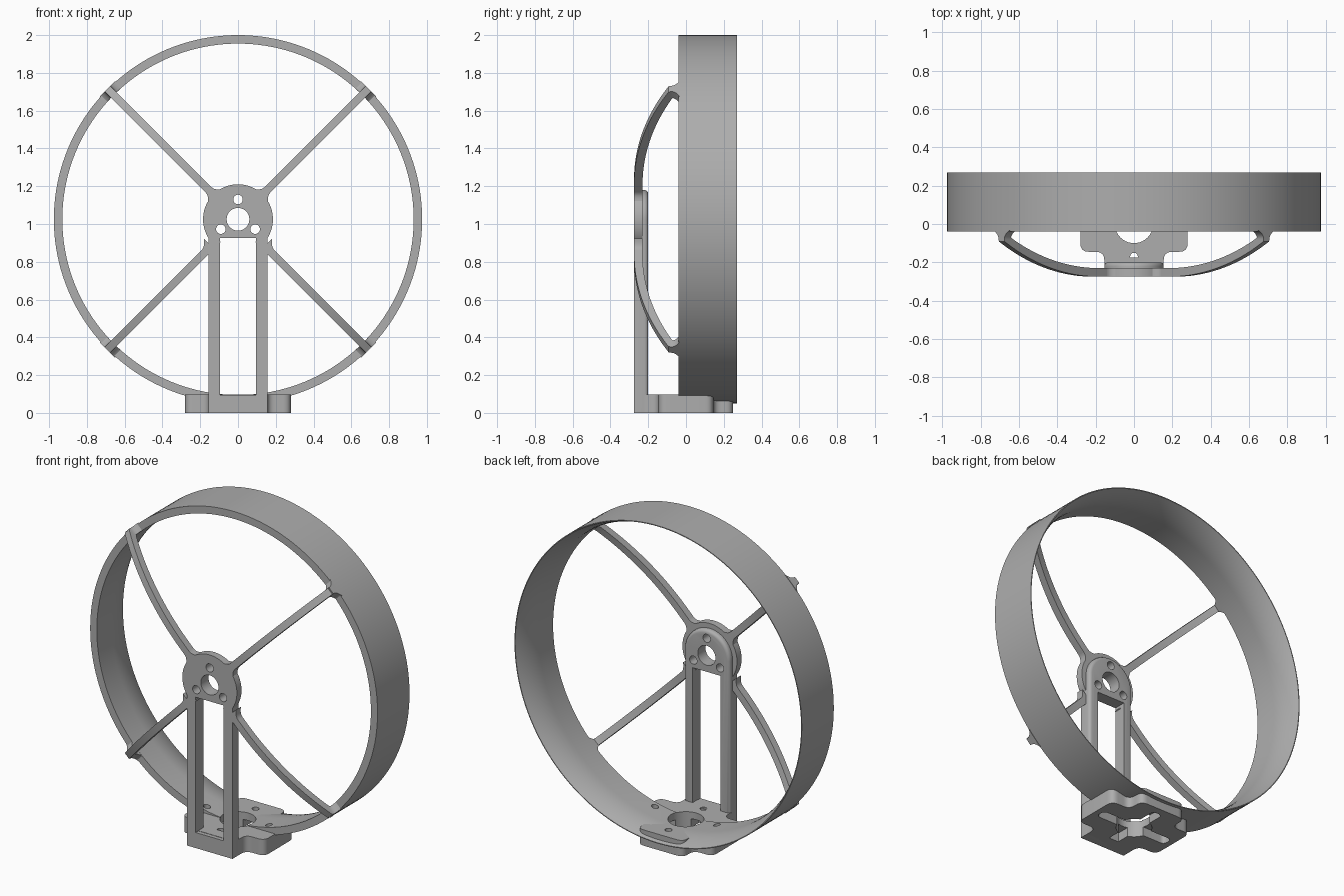
import bpy, bmesh
from math import sin, cos, pi, radians, sqrt
from mathutils import Vector

cube = bpy.data.objects.get("Cube")
if cube:
    bpy.data.objects.remove(cube)

grey = bpy.data.materials.new("plain grey")
grey.use_nodes = True
colour = (0.42, 0.42, 0.42, 1)
grey.diffuse_color = colour
grey.node_tree.nodes["Principled BSDF"].inputs["Base Color"].default_value = colour

MID = 1.025                       # height of the ring centre
FRONT, BACK = -0.275, 0.27
RIM_FRONT = -0.04
HOLE_ANGLES = (90, 210, 330)


def finish(name, bm):
    bmesh.ops.recalc_face_normals(bm, faces=bm.faces)
    mesh = bpy.data.meshes.new(name)
    bm.to_mesh(mesh)
    bm.free()
    mesh.materials.append(grey)
    ob = bpy.data.objects.new(name, mesh)
    bpy.context.collection.objects.link(ob)
    return ob


def prism(name, outline, lo, hi, place, bevel=0):
    """Extrude a 2D outline from lo to hi; place maps (u, v, w) to space."""
    bm = bmesh.new()
    face = bm.faces.new([bm.verts.new(place(u, v, lo)) for u, v in outline])
    new = bmesh.ops.extrude_face_region(bm, geom=[face], use_keep_orig=True)["geom"]
    step = Vector(place(0, 0, hi)) - Vector(place(0, 0, lo))
    bmesh.ops.translate(bm, verts=[g for g in new if isinstance(g, bmesh.types.BMVert)], vec=step)
    if bevel:
        cap = [g for g in new if isinstance(g, bmesh.types.BMFace)][0]
        bmesh.ops.bevel(bm, geom=list(cap.edges), offset=bevel, segments=4,
                        profile=0.5, affect='EDGES')
    return finish(name, bm)


def upright(u, v, w):
    return (u, w, v)


def flat(u, v, w):
    return (u, v, w)


def circle(cx, cy, r, n=64, start=0, end=2 * pi):
    closed = abs(end - start - 2 * pi) < 1e-6
    steps = n if closed else n - 1
    return [(cx + r * cos(start + (end - start) * i / steps),
             cy + r * sin(start + (end - start) * i / steps)) for i in range(n)]


def rounded(corners, radius, n=8):
    """Round every corner of a polygon."""
    pts = []
    for i, c in enumerate(corners):
        c = Vector(c)
        a = c + (Vector(corners[i - 1]) - c).normalized() * radius
        b = c + (Vector(corners[(i + 1) % len(corners)]) - c).normalized() * radius
        for k in range(n + 1):
            t = k / n
            pts.append(tuple(a * (1 - t) ** 2 + c * 2 * t * (1 - t) * 1.0 + b * t * t))
    return pts


def cut(target, cutters):
    for cutter in cutters:
        cutter.hide_render = True
        mod = target.modifiers.new("cut", 'BOOLEAN')
        mod.operation, mod.solver, mod.object = 'DIFFERENCE', 'EXACT', cutter
        bpy.context.view_layer.objects.active = target
        bpy.ops.object.modifier_apply(modifier=mod.name)
    for cutter in cutters:
        bpy.data.objects.remove(cutter)


def box(w, h, cx, cy):
    return [(cx - w, cy - h), (cx + w, cy - h), (cx + w, cy + h), (cx - w, cy + h)]


def mount_holes():
    """Central opening and four screw holes through the base."""
    spots = [(0, 0, 0.1), (0.21, 0, 0.02), (-0.21, 0, 0.02), (0, 0.17, 0.02), (0, -0.17, 0.02)]
    return [prism("hole_cutter", circle(x, y, r, 40), -0.1, 0.2, flat) for x, y, r in spots]


def hub_holes():
    """Window, axle hole and three bolt holes through the hub."""
    shapes = [box(0.095, 0.415, 0, 0.51), circle(0, MID, 0.06)]
    shapes += [circle(0.105 * cos(radians(a)), MID + 0.105 * sin(radians(a)), 0.025, 32)
               for a in HOLE_ANGLES]
    return [prism("hub_cutter", s, -0.4, -0.1, upright) for s in shapes]


# Outer ring: straight inside wall that flares thin towards the back
section = [(0.975, RIM_FRONT), (0.975, BACK), (0.97, BACK)]
for i in range(9):
    a = (1 - i / 8) * 0.17
    section.append((0.93 + 0.04 * (a / 0.17) ** 2, 0.1 + a))
section.append((0.93, RIM_FRONT))
bm = bmesh.new()
N = 160
loops = [[bm.verts.new((r * cos(2 * pi * i / N), y, MID + r * sin(2 * pi * i / N)))
          for r, y in section] for i in range(N)]
for i, loop in enumerate(loops):
    nxt = loops[(i + 1) % N]
    for j in range(len(section)):
        k = (j + 1) % len(section)
        if section[j] != section[k]:
            bm.faces.new((loop[j], loop[k], nxt[k], nxt[j]))
bmesh.ops.remove_doubles(bm, verts=bm.verts, dist=1e-5)
ring = finish("ring", bm)
cut(ring, mount_holes())

# Hub disc and the post frame behind it
disc = prism("hub_disc", circle(0, MID, 0.185, 96), FRONT, -0.23, upright)
cut(disc, hub_holes())
post_outline = [(-0.155, 0), (0.155, 0)] + circle(0, MID, 0.155, 49, 0, pi)
post = prism("post_frame", post_outline, FRONT, -0.2, upright, bevel=0.02)
cut(post, hub_holes())

# Base plate: filleted cross with crossed screw slots underneath
W, L, AX, AY = 0.28, 0.25, 0.155, 0.145
cross = [(AX, -L), (AX, -AY), (W, -AY), (W, AY), (AX, AY), (AX, L)]
cross += [(-x, y) for x, y in reversed(cross)]
base = prism("base_plate", rounded(cross, 0.045), 0, 0.097, flat)
slots = [prism("slot_cutter", rounded(box(0.245, 0.033, 0, 0), 0.03), -0.1, 0.055, flat),
         prism("slot_cutter", rounded(box(0.033, 0.205, 0, 0), 0.03), -0.1, 0.055, flat)]
cut(base, slots + mount_holes())
prism("base_front", box(0.155, 0.05, 0, -0.225), 0, 0.095, flat)

# Four bowed spokes with flared feet
R_ARC, R_START = 1.41, 0.28


def bow(r):
    d = max(r - R_START, 0)
    return FRONT + R_ARC - sqrt(R_ARC ** 2 - d * d)


for side, angle in (("upper_left", 45), ("upper_right", 135),
                    ("lower_right", 225), ("lower_left", 315)):
    c, s = cos(radians(angle)), sin(radians(angle))

    def from_side(r, y, t):
        return (r * c - t * s, y, MID + r * s + t * c)

    def from_end(t, y, r):
        return from_side(r, y, t)

    def from_front(r, t, y):
        return from_side(r, y, t)

    radii = [0.15, 0.22] + [R_START + (0.975 - R_START) * i / 24 for i in range(25)]
    front_edge = [(r, bow(r)) for r in radii]
    back_edge = [(r, bow(r) + 0.045) for r in radii[:-2]]
    foot_side = [(0.975, -0.065), (0.935, -0.065)]
    prism("spoke_" + side, front_edge + foot_side + back_edge[::-1], -0.021, 0.021, from_side)

    flare = [(0.021 + 0.036 * (i / 8) ** 2.5, -0.085 + 0.05 * i / 8) for i in range(9)]
    foot = flare + [(-t, y) for t, y in reversed(flare)]
    prism("spoke_foot_" + side, foot, 0.93, 0.978, from_end)

    root = 0.17 if s > 0 else 0.2
    web = [(root + 0.05 * i / 6, 0.021 + 0.035 * (1 - i / 6) ** 2) for i in range(7)]
    prism("spoke_root_" + side, web + [(r, -t) for r, t in reversed(web)],
          FRONT, -0.23, from_front)

# Smooth the round surfaces, keep the corners crisp
bpy.ops.object.select_all(action='DESELECT')
for ob in bpy.context.scene.objects:
    if ob.type == 'MESH':
        ob.select_set(True)
        bpy.context.view_layer.objects.active = ob
bpy.ops.object.shade_smooth_by_angle(angle=radians(30))
